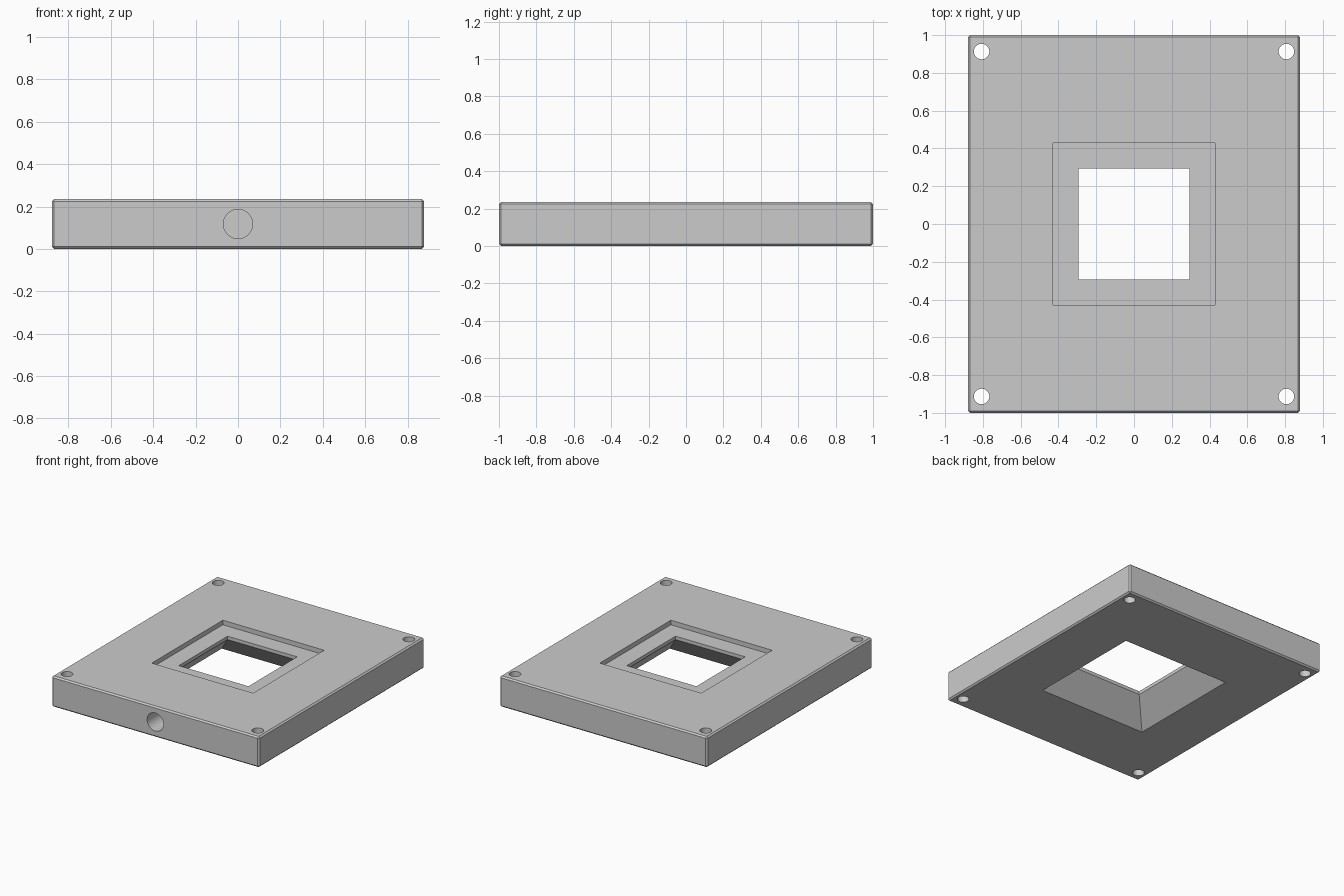
import bpy, bmesh
from math import radians

W, L, H = 0.878, 1.0, 0.235      # half width, half length, height
LEDGE, THROAT = 0.2, 0.174       # recess floor, top of the flared opening

cube = bpy.data.objects.get("Cube")
if cube:
    bpy.data.objects.remove(cube)

grey = bpy.data.materials.new("plain grey")
grey.use_nodes = True
colour = (0.6, 0.6, 0.6, 1)
grey.diffuse_color = colour
grey.node_tree.nodes["Principled BSDF"].inputs["Base Color"].default_value = colour


def add_object(name, bm):
    mesh = bpy.data.meshes.new(name)
    bmesh.ops.recalc_face_normals(bm, faces=bm.faces)
    bm.to_mesh(mesh)
    bm.free()
    mesh.materials.append(grey)
    obj = bpy.data.objects.new(name, mesh)
    bpy.context.collection.objects.link(obj)
    return obj


def square_profile(name, levels):
    """Stack of square rings (half size, height), closed at both ends."""
    bm = bmesh.new()
    rings = [[bm.verts.new((x * s, y * s, z))
              for x, y in ((-1, -1), (1, -1), (1, 1), (-1, 1))] for s, z in levels]
    for low, high in zip(rings, rings[1:]):
        for i in range(4):
            j = (i + 1) % 4
            bm.faces.new((low[i], low[j], high[j], high[i]))
    bm.faces.new(rings[0])
    bm.faces.new(rings[-1])
    return add_object(name, bm)


def cylinder(name, radius, depth, location, tilt=0):
    bm = bmesh.new()
    bmesh.ops.create_cone(bm, cap_ends=True, segments=48, radius1=radius,
                          radius2=radius, depth=depth)
    obj = add_object(name, bm)
    obj.location = location
    obj.rotation_euler.x = tilt
    return obj


# Plate with chamfered edges
bm = bmesh.new()
bmesh.ops.create_cube(bm, size=2)
bmesh.ops.scale(bm, vec=(W, L, H / 2), verts=bm.verts)
bmesh.ops.translate(bm, vec=(0, 0, H / 2), verts=bm.verts)
bmesh.ops.bevel(bm, geom=bm.edges[:], offset=0.011, segments=1, affect='EDGES')
plate = add_object("base_plate", bm)

# Central opening: flared below, short throat, wider recess on top
slope = (0.457 - 0.295) / THROAT
cutters = [square_profile("opening_cutter", [
    (0.457 + slope * 0.05, -0.05), (0.295, THROAT), (0.295, LEDGE),
    (0.429, LEDGE), (0.429, H + 0.1)])]

# Corner screw holes
for x in (-0.807, 0.807):
    for y in (-0.913, 0.913):
        cutters.append(cylinder("screw_hole_cutter", 0.041, 1, (x, y, H / 2)))

# Blind hole in the front edge
cutters.append(cylinder("front_hole_cutter", 0.069, 0.6, (0, -L, H / 2), radians(90)))

for cutter in cutters:
    cutter.hide_render = True
    cutter.hide_viewport = True
    cut = plate.modifiers.new(cutter.name, 'BOOLEAN')
    cut.operation = 'DIFFERENCE'
    cut.solver = 'EXACT'
    cut.object = cutter

# Bake the cuts and remove the helpers
bpy.context.view_layer.update()
baked = bpy.data.meshes.new_from_object(
    plate.evaluated_get(bpy.context.evaluated_depsgraph_get()))
plate.modifiers.clear()
plate.data = baked
for cutter in cutters:
    bpy.data.objects.remove(cutter)

# Smooth hole walls, sharp edges
bpy.ops.object.select_all(action='DESELECT')
plate.select_set(True)
bpy.context.view_layer.objects.active = plate
bpy.ops.object.shade_smooth_by_angle(angle=radians(30))
